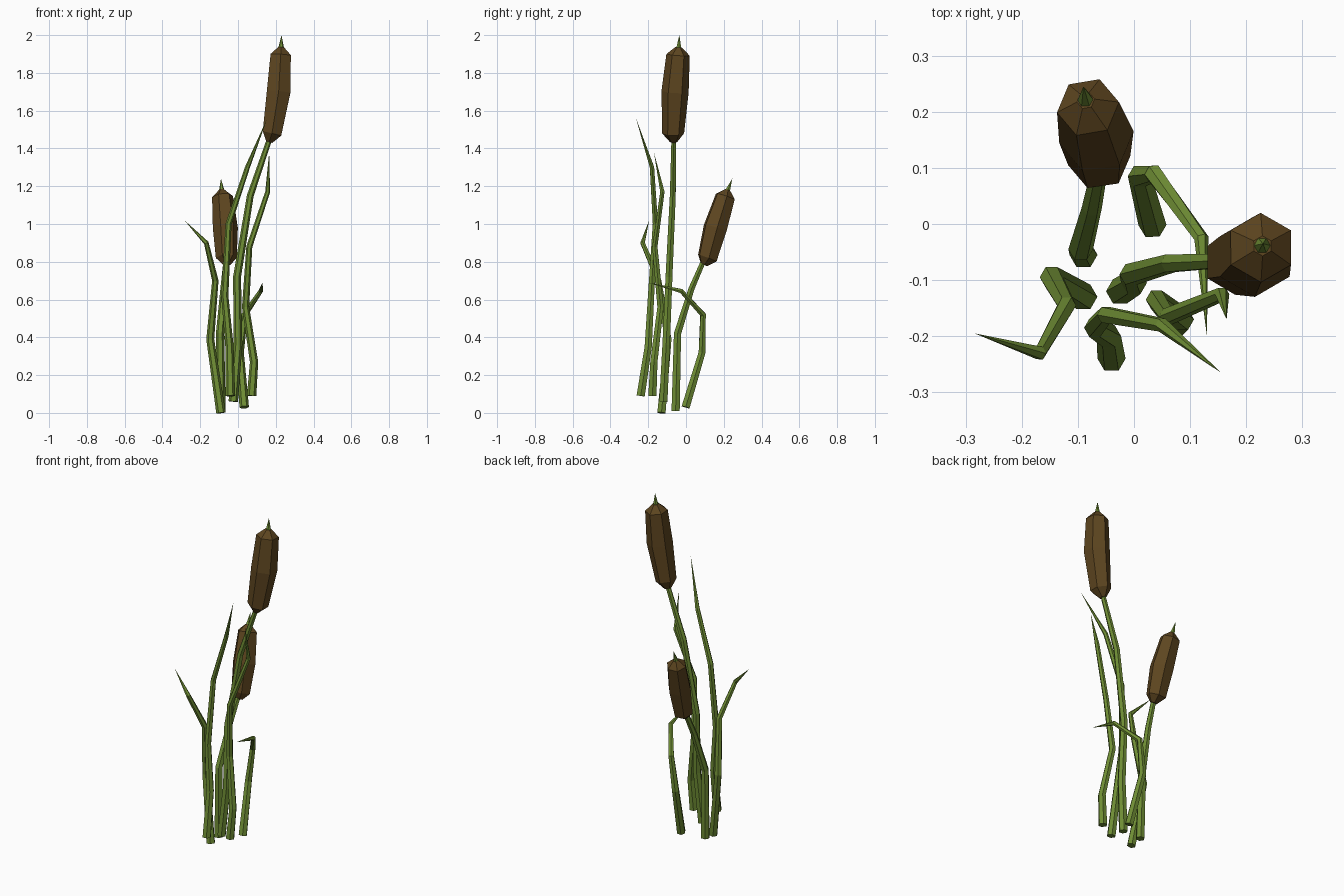
import bpy, bmesh, math
from mathutils import Vector


def material(name, rgb):
    m = bpy.data.materials.new(name)
    m.diffuse_color = (*rgb, 1)
    return m


GREEN = material("reed_green", (0.16, 0.27, 0.035))
BROWN = material("seed_brown", (0.11, 0.06, 0.014))


def tube(name, points, radii, mat, phase=0.0, sides=6):
    """Faceted tube along a path; a zero radius closes to a point."""
    pts = [Vector(p) for p in points]
    bm = bmesh.new()
    rings = []
    for i, (p, r) in enumerate(zip(pts, radii)):
        if r == 0:
            rings.append([bm.verts.new(p)])
            continue
        t = Vector()
        if i > 0:
            t += (p - pts[i - 1]).normalized()
        if i < len(pts) - 1:
            t += (pts[i + 1] - p).normalized()
        t.normalize()
        ref = Vector((math.cos(phase), math.sin(phase), 0))
        u = (ref - t * ref.dot(t)).normalized()
        v = t.cross(u)
        rings.append([bm.verts.new(p + r * (math.cos(a) * u + math.sin(a) * v))
                      for a in (2 * math.pi * k / sides for k in range(sides))])
    for a, b in zip(rings, rings[1:]):
        for k in range(sides):
            n = (k + 1) % sides
            if len(b) == 1:
                bm.faces.new((a[k], a[n], b[0]))
            else:
                bm.faces.new((a[k], a[n], b[n], b[k]))
    for ring in (rings[0], rings[-1]):
        if len(ring) > 1:
            bm.faces.new(ring)
    bmesh.ops.recalc_face_normals(bm, faces=bm.faces)
    me = bpy.data.meshes.new(name)
    bm.to_mesh(me)
    bm.free()
    me.materials.append(mat)
    ob = bpy.data.objects.new(name, me)
    bpy.context.collection.objects.link(ob)
    return ob


# Tall cattail: stem, seed head, spike
tube("tall_stem",
     [(-0.025, -0.12, 0.06), (0.0, -0.105, 0.36), (-0.005, -0.09, 0.72),
      (0.065, -0.07, 1.15), (0.167, -0.065, 1.45)],
     [0.025, 0.023, 0.021, 0.018, 0.014], GREEN)
tube("tall_seed_head",
     [(0.165, -0.065, 1.435), (0.18, -0.068, 1.48), (0.215, -0.058, 1.70),
      (0.226, -0.042, 1.895), (0.229, -0.039, 1.935)],
     [0.02, 0.058, 0.072, 0.062, 0.018], BROWN, math.pi / 2)
tube("tall_spike", [(0.228, -0.039, 1.92), (0.23, -0.035, 2.0)],
     [0.018, 0], GREEN)

# Short cattail: stem, seed head, spike
tube("short_stem",
     [(-0.09, -0.055, 0.01), (-0.095, -0.045, 0.42),
      (-0.075, 0.03, 0.66), (-0.062, 0.095, 0.81)],
     [0.025, 0.022, 0.018, 0.015], GREEN)
tube("short_seed_head",
     [(-0.06, 0.095, 0.785), (-0.062, 0.113, 0.82), (-0.067, 0.155, 0.98),
      (-0.082, 0.208, 1.145), (-0.086, 0.22, 1.18)],
     [0.02, 0.056, 0.067, 0.056, 0.016], BROWN, 0.15)
tube("short_spike", [(-0.086, 0.218, 1.17), (-0.09, 0.245, 1.24)],
     [0.016, 0], GREEN)

# Leaves: bent blades tapering to a point
leaves = {
    "left_leaf": [(-0.09, -0.13, 0.0), (-0.147, -0.095, 0.39),
                  (-0.12, -0.145, 0.70), (-0.168, -0.23, 0.90),
                  (-0.284, -0.195, 1.02)],
    "tall_leaf": [(-0.04, -0.24, 0.09), (-0.045, -0.20, 0.35),
                  (-0.07, -0.185, 0.62), (-0.05, -0.162, 1.0),
                  (0.05, -0.18, 1.30), (0.155, -0.265, 1.56)],
    "right_leaf": [(0.072, -0.178, 0.09), (0.085, -0.17, 0.27),
                   (0.04, -0.135, 0.56), (0.06, -0.165, 0.88),
                   (0.157, -0.125, 1.17), (0.165, -0.17, 1.38)],
    "drooping_leaf": [(0.033, -0.002, 0.03), (0.01, 0.085, 0.32),
                      (0.035, 0.09, 0.52), (0.12, -0.025, 0.645),
                      (0.13, -0.20, 0.69)],
    "back_leaf": [(-0.035, -0.178, 0.09), (-0.05, -0.165, 0.35),
                  (-0.065, -0.15, 0.66)],
}
for name, path in leaves.items():
    if name == "back_leaf":
        continue
    n = len(path)
    radii = [0.025 - 0.012 * i / (n - 2) for i in range(n - 1)] + [0]
    tube(name, path, radii, GREEN)
